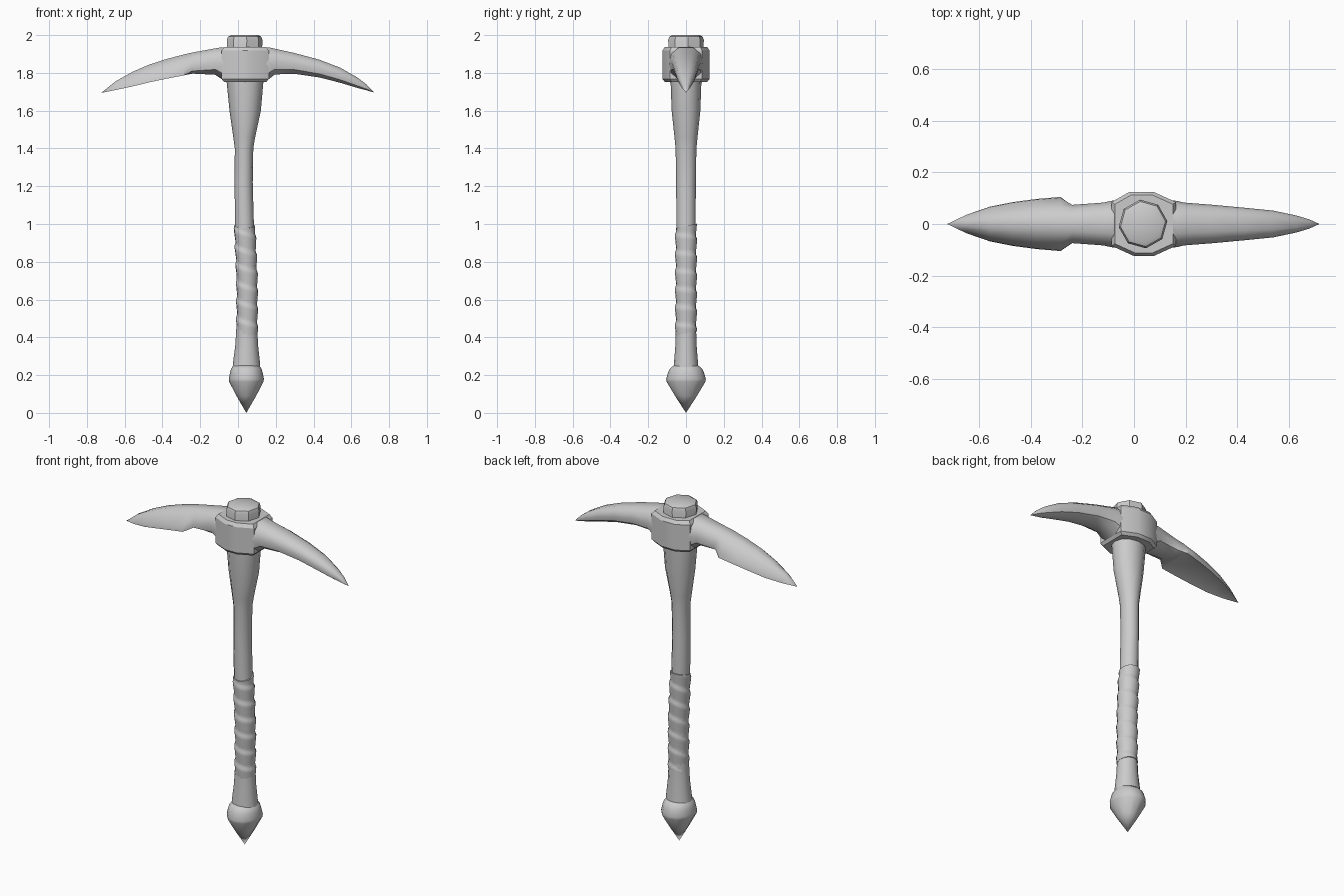
import bpy, bmesh
from math import sin, cos, pi, tau, radians

CX = 0.035  # handle axis


def loft(name, rings, angle=35):
    """Skin a list of equal-length point rings and cap both ends."""
    bm = bmesh.new()
    rows = [[bm.verts.new(p) for p in ring] for ring in rings]
    n = len(rows[0])
    for a, b in zip(rows, rows[1:]):
        for i in range(n):
            j = (i + 1) % n
            bm.faces.new((a[i], a[j], b[j], b[i]))
    bm.faces.new(rows[0][::-1])
    bm.faces.new(rows[-1])
    bmesh.ops.remove_doubles(bm, verts=bm.verts, dist=0.0005)
    bmesh.ops.recalc_face_normals(bm, faces=bm.faces)
    me = bpy.data.meshes.new(name)
    bm.to_mesh(me)
    bm.free()
    ob = bpy.data.objects.new(name, me)
    bpy.context.collection.objects.link(ob)
    bpy.ops.object.select_all(action='DESELECT')
    ob.select_set(True)
    bpy.context.view_layer.objects.active = ob
    bpy.ops.object.shade_smooth_by_angle(angle=radians(angle))
    return ob


def ellipse(z, cx, rx, ry, n, turn=0.0):
    return [(cx + rx * cos(tau * i / n + turn), ry * sin(tau * i / n + turn), z)
            for i in range(n)]


# Wooden handle: slightly bowed, flared at both ends (z, centre x, rx, ry)
handle = [(0.20, 0.044, 0.075, 0.068), (0.26, 0.045, 0.072, 0.064),
          (0.36, 0.046, 0.060, 0.056), (0.50, 0.047, 0.053, 0.052),
          (0.80, 0.044, 0.051, 0.051), (1.00, 0.034, 0.050, 0.051),
          (1.22, 0.030, 0.048, 0.052), (1.40, 0.032, 0.049, 0.055),
          (1.46, 0.033, 0.058, 0.061), (1.60, 0.038, 0.083, 0.076),
          (1.77, 0.037, 0.099, 0.082)]
loft("handle", [ellipse(*r, 12) for r in handle])

# Handle end showing above the head
knob = [(1.88, 0.092), (1.975, 0.095), (1.992, 0.088), (2.0, 0.072)]
loft("handle_top", [ellipse(z, CX, r, r, 8, 0.12) for z, r in knob])

# Pointed pommel
pommel = [(0.25, 0.068, 0.066), (0.235, 0.080, 0.085), (0.215, 0.086, 0.095),
          (0.18, 0.093, 0.105), (0.165, 0.091, 0.103), (0.09, 0.052, 0.058), (0.0, 0.0, 0.0)]
loft("pommel", [ellipse(z, 0.044, rx, ry, 12) for z, rx, ry in pommel], 45)

# Spiral grip wrap
wrap, rows, n = [], 72, 16
for k in range(rows + 1):
    z = 0.42 + 0.57 * k / rows
    cx = 0.048 - 0.013 * max(0, (z - 0.7) / 0.3)
    ring = []
    for i in range(n):
        a = tau * i / n
        saw = (z / 0.095 + i / n) % 1.0
        r = 0.052 + 0.007 * min(1, saw * 1.3, (1 - saw) * 5)
        ring.append((cx + r * cos(a), r * sin(a), z + 0.012 * sin(a)))
    wrap.append(ring)
loft("grip_wrap", wrap, 60)

# Chamfered head collar
foot = [(0.037, 0.125), (0.125, 0.085), (0.125, -0.085), (0.037, -0.125)]
foot += [(-x, -y) for x, y in foot]
foot = foot[:4] + [(-0.037, -0.125), (-0.125, -0.085), (-0.125, 0.085), (-0.055, 0.125)]
collar = [(1.753, 0.90), (1.768, 1.0), (1.918, 1.0), (1.937, 0.90)]
loft("head_collar", [[(0.038 + x * s, y * s, z) for x, y in foot] for z, s in collar], 30)


# Head arms: (x, top z, bottom z, half width, bladeness)
ROUND = [(0.45, 0.0), (0.9, 0.2), (1.0, 0.5), (0.85, 0.8), (0.42, 1.0)]
BLADE = [(0.55, 0.06), (1.0, 0.0), (0.97, 0.22), (0.66, 0.7), (0.28, 1.0)]


def arm(name, stations):
    rings = []
    for x, top, bot, w, t in stations:
        half = [(u0 + (u1 - u0) * t, v0 + (v1 - v0) * t)
                for (u0, v0), (u1, v1) in zip(ROUND, BLADE)]
        full = half + [(-u, v) for u, v in reversed(half)]
        rings.append([(x, u * w, bot + v * (top - bot)) for u, v in full])
    loft(name, rings, 40)


arm("pick_point", [(0.10, 1.936, 1.76, 0.095, 0), (0.165, 1.935, 1.768, 0.090, 0),
                   (0.195, 1.928, 1.792, 0.083, 0), (0.30, 1.905, 1.795, 0.075, 0),
                   (0.43, 1.870, 1.776, 0.063, 0), (0.54, 1.828, 1.748, 0.052, 0),
                   (0.63, 1.777, 1.721, 0.033, 0), (0.68, 1.739, 1.708, 0.018, 0),
                   (0.72, 1.696, 1.696, 0.0, 0)])
arm("adze_blade", [(-0.03, 1.936, 1.76, 0.095, 0), (-0.088, 1.935, 1.768, 0.090, 0),
                   (-0.12, 1.930, 1.790, 0.083, 0), (-0.24, 1.908, 1.794, 0.075, 0.3),
                   (-0.285, 1.898, 1.787, 0.105, 1), (-0.38, 1.873, 1.769, 0.097, 1),
                   (-0.47, 1.844, 1.750, 0.085, 1), (-0.56, 1.805, 1.728, 0.067, 1),
                   (-0.65, 1.754, 1.709, 0.036, 1), (-0.725, 1.694, 1.694, 0.0, 1)])
